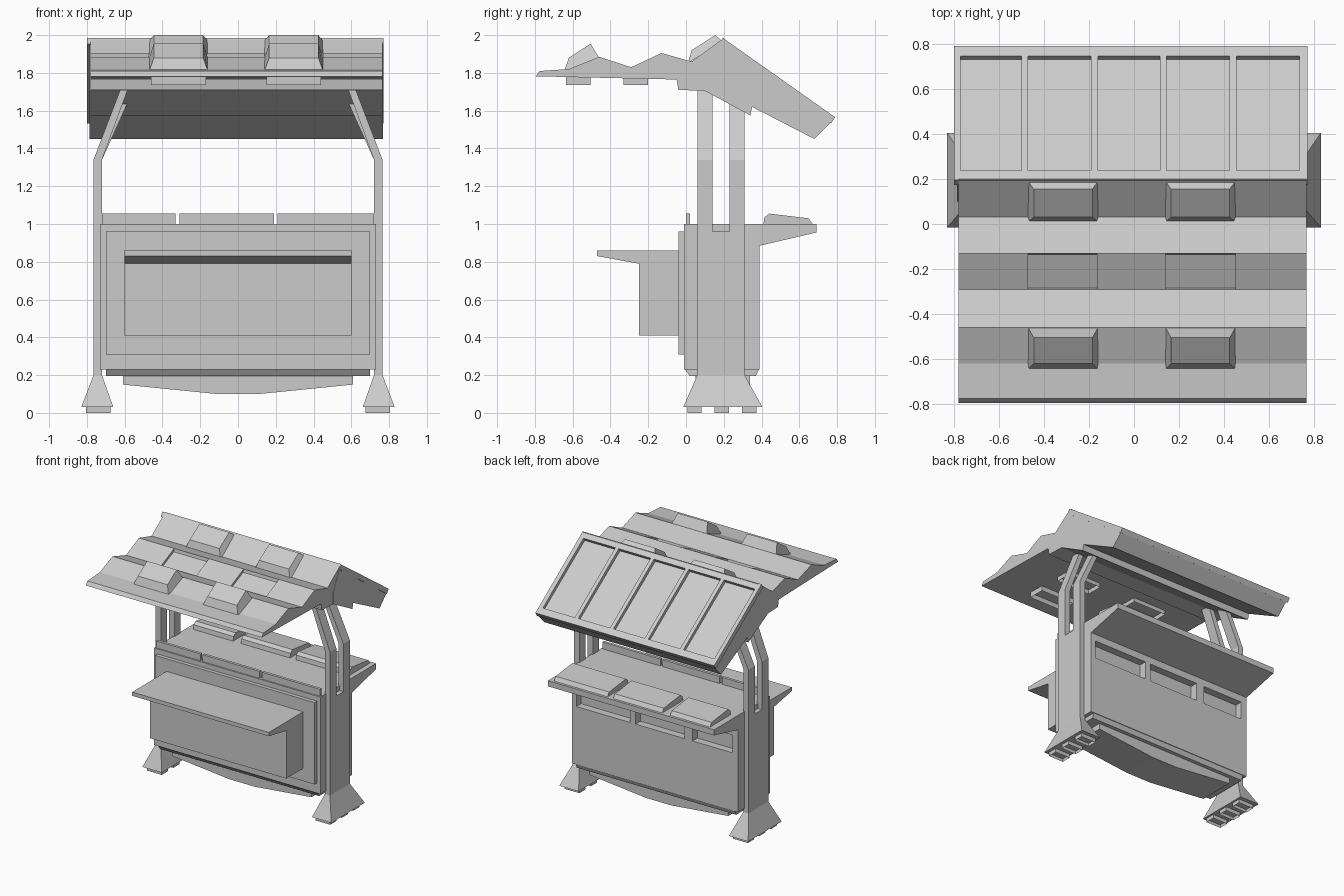
import bpy, bmesh

if "Cube" in bpy.data.objects:
    bpy.data.objects.remove(bpy.data.objects["Cube"])


def finish(name, bm):
    bmesh.ops.recalc_face_normals(bm, faces=bm.faces[:])
    me = bpy.data.meshes.new(name)
    bm.to_mesh(me)
    bm.free()
    ob = bpy.data.objects.new(name, me)
    bpy.context.collection.objects.link(ob)
    return ob


def loft(bm, rings):
    """Solid through a list of equally long vertex rings."""
    vs = [[bm.verts.new(p) for p in r] for r in rings]
    n = len(rings[0])
    for a, b in zip(vs, vs[1:]):
        for i in range(n):
            j = (i + 1) % n
            bm.faces.new((a[i], a[j], b[j], b[i]))
    bm.faces.new(vs[0])
    return bm.faces.new(vs[-1])


def prism_x(name, yz, spans):
    """Side profile (y, z) extruded over one or more x spans."""
    bm = bmesh.new()
    for a, b in spans:
        loft(bm, [[(x, y, z) for y, z in yz] for x in (a, b)])
    return finish(name, bm)


def prism_y(name, xz, y0, y1):
    bm = bmesh.new()
    loft(bm, [[(x, y, z) for x, z in xz] for y in (y0, y1)])
    return finish(name, bm)


def rect(a0, a1, b0, b1):
    return [(a0, b0), (a1, b0), (a1, b1), (a0, b1)]


def ring(x0, x1, y0, y1, z):
    return [(x, y, z) for x, y in rect(x0, x1, y0, y1)]


def hollow_pad(name, x0, x1, y0, y1, z0, z1, wall):
    """Box with an open pocket in its underside."""
    bm = bmesh.new()
    bottom = loft(bm, [ring(x0, x1, y0, y1, z1), ring(x0, x1, y0, y1, z0)])
    bmesh.ops.inset_region(bm, faces=[bottom], thickness=wall)
    for v in bottom.verts:
        v.co.z += (z1 - z0) * 0.8
    return finish(name, bm)


# cabinet body with three slots in the back wall
slots = [(-0.68, -0.33), (-0.26, 0.17), (0.22, 0.69)]
body = prism_x("cabinet_body", rect(-0.01, 0.39, 0.23, 1.0), [(-0.73, 0.73)])
cutter = prism_x("slot_cutter", rect(0.33, 0.45, 0.69, 0.83), slots)
cutter.hide_render = True
mod = body.modifiers.new("slots", 'BOOLEAN')
mod.object = cutter
mod.operation = 'DIFFERENCE'
mod.solver = 'EXACT'
dg = bpy.context.evaluated_depsgraph_get()
body.data = bpy.data.meshes.new_from_object(body.evaluated_get(dg))
body.modifiers.clear()
bpy.data.objects.remove(cutter)

# base lip and shallow keel
prism_x("base_lip", [(0.02, 0.195), (0.37, 0.195), (0.385, 0.23), (-0.005, 0.23)], [(-0.70, 0.70)])
prism_y("keel", [(-0.61, 0.195), (-0.61, 0.15), (-0.11, 0.10), (0.11, 0.10),
                 (0.61, 0.15), (0.61, 0.195)], 0.05, 0.34)

# front plate and serving box with overhanging shelf
prism_x("front_plate", rect(-0.04, -0.01, 0.31, 0.96), [(-0.70, 0.70)])
prism_x("serving_box", [(-0.04, 0.41), (-0.25, 0.41), (-0.25, 0.79), (-0.47, 0.83),
                        (-0.47, 0.86), (-0.04, 0.86)], [(-0.60, 0.60)])

# rear counter, its sloped panels and the front rail strips
prism_x("rear_counter", [(0.39, 0.885), (0.69, 0.955), (0.69, 1.0), (0.39, 1.0)], [(-0.73, 0.73)])
prism_x("counter_panels", [(0.41, 1.0), (0.415, 1.035), (0.44, 1.055), (0.65, 1.03), (0.67, 1.0)], slots)
prism_x("rail_strips", rect(0.0, 0.022, 1.0, 1.055), [(-0.72, -0.33), (-0.31, 0.19), (0.21, 0.72)])

# pillars, forked posts, feet and foot pads on both sides
for s, side in ((1, "right"), (-1, "left")):
    def m(pts):
        return [(s * x, z) for x, z in pts]
    prism_y(side + "_pillar", m(rect(0.72, 0.765, 0.2, 0.96)), 0.06, 0.31)
    for y0, y1, top, label in ((0.06, 0.14, 1.72, "front"), (0.23, 0.31, 1.65, "rear")):
        prism_y(f"{side}_{label}_post",
                m([(0.72, 0.96), (0.765, 0.96), (0.765, 1.34), (0.62, top), (0.58, top), (0.72, 1.34)]), y0, y1)
    bm = bmesh.new()
    loft(bm, [ring(s * 0.69, s * 0.83, -0.015, 0.405, 0.03), ring(s * 0.72, s * 0.765, 0.06, 0.31, 0.2)])
    for v in bm.verts:
        if v.co.z < 0.1 and abs(v.co.x) < 0.75:
            v.co.x = s * 0.66
    finish(side + "_foot", bm)
    for y in (0.045, 0.19, 0.335):
        a, b = sorted((s * 0.675, s * 0.805))
        hollow_pad(side + "_foot_pad", a, b, y - 0.038, y + 0.038, 0, 0.03, 0.015)

# stepped front roof: the tile columns have a sunken middle row
xs = [-0.78, -0.47, -0.165, 0.14, 0.45, 0.765]
cols = list(zip(xs, xs[1:]))
lower = [(0.2, 1.985), (0.2, 1.70), (0.1, 1.705), (-0.04, 1.71), (-0.05, 1.765), (-0.795, 1.782)]
front = [(-0.775, 1.81), (-0.62, 1.82), (-0.46, 1.885), (-0.29, 1.83)]
back = [(-0.13, 1.905), (0.03, 1.86)]
prism_x("front_roof", lower + front + back, cols[0::2])
prism_x("front_roof_sunken", lower + front + [(-0.285, 1.812), (-0.135, 1.88)] + back, cols[1::2])

# raised roof tiles and the hollow brackets beneath
for cx in (-0.315, 0.295):
    for base, top in ((((-0.645, 1.81), (-0.46, 1.88)), ((-0.62, 1.88), (-0.505, 1.955))),
                      (((0.01, 1.85), (0.19, 1.97)), ((0.03, 1.92), (0.155, 2.0)))):
        bm = bmesh.new()
        loft(bm, [[(cx - h, *p[0]), (cx + h, *p[0]), (cx + h, *p[1]), (cx - h, *p[1])]
                  for p, h in ((base, 0.155), (top, 0.13))])
        finish("roof_tile", bm)
    for y in (-0.57, -0.265):
        hollow_pad("roof_bracket", cx - 0.145, cx + 0.145, y - 0.065, y + 0.065, 1.737, 1.785, 0.025)

# rear roof slab with framed panels
prism_x("rear_roof", [(0.18, 1.96), (0.775, 1.545), (0.68, 1.45), (0.35, 1.62), (0.34, 1.575),
                      (0.10, 1.705), (0.10, 1.80)], [(-0.785, 0.767)])


def along(t0, t1):
    """Raised strip profile between two fractions of the rear slope."""
    top = [(0.195 + 0.595 * t, 1.985 - 0.42 * t) for t in (t0, t1)]
    return top + [(y - 0.022, z - 0.032) for y, z in reversed(top)]


prism_x("rear_roof_ribs", along(0, 1), [(-0.80, -0.77), (-0.50, -0.47), (-0.19, -0.16),
                                        (0.115, 0.145), (0.425, 0.455), (0.735, 0.77)])
prism_x("rear_roof_ridge", along(0, 0.07), [(-0.795, 0.765)])
prism_x("rear_roof_eave", along(0.925, 1), [(-0.795, 0.765)])
